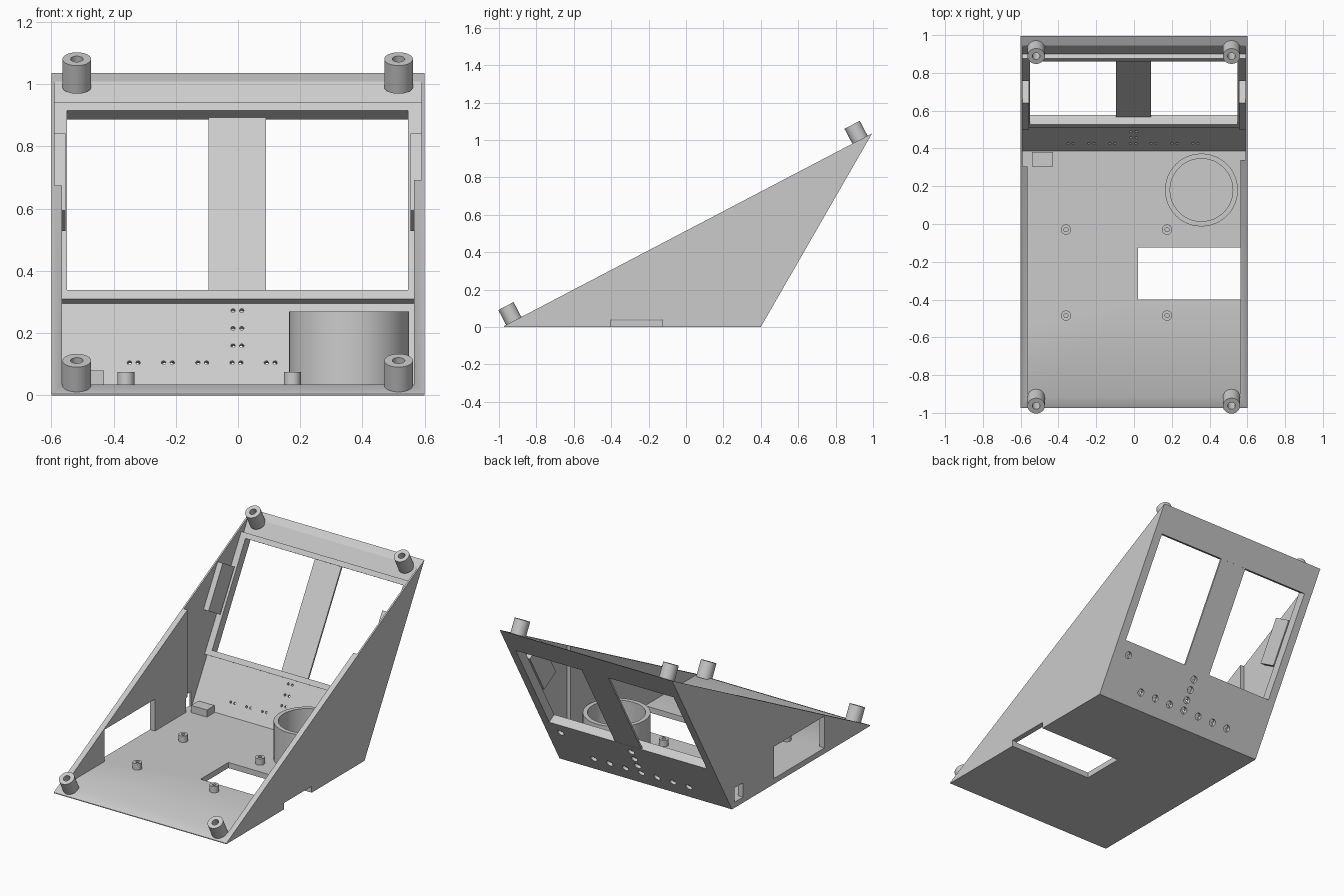
import bpy, bmesh, math
from mathutils import Matrix, Vector

cube = bpy.data.objects.get("Cube")
if cube:
    bpy.data.objects.remove(cube)

GREY = (0.6, 0.6, 0.6, 1)
mat = bpy.data.materials.new("light_grey_plastic")
mat.use_nodes = True
mat.diffuse_color = GREY
mat.node_tree.nodes["Principled BSDF"].inputs["Base Color"].default_value = GREY

# Key dimensions
HALF = 0.6          # half width
WALL = 0.565        # inner face of the thick side walls
THIN = 0.59         # inner face of the thin rear side walls
FLOOR = 0.035
FRONT, HEEL, TIP, TOP = -0.973, 0.4, 0.995, 1.035
LIP = 0.005         # height of the front edge
LEAN = math.atan2(TOP, TIP - HEEL)
SLOPE = math.atan2(TOP - LIP, TIP - FRONT)

# Leaning back panel space: x across, y up the panel, z inward from its outer face
PANEL = Matrix.Translation((0, HEEL, 0)) @ Matrix.Rotation(LEAN, 4, 'X')


def make(name, bm, matrix=Matrix()):
    bmesh.ops.recalc_face_normals(bm, faces=bm.faces)
    mesh = bpy.data.meshes.new(name)
    bm.to_mesh(mesh)
    bm.free()
    mesh.transform(matrix)
    mesh.materials.append(mat)
    obj = bpy.data.objects.new(name, mesh)
    bpy.context.collection.objects.link(obj)
    return obj


def box(name, xs, ys, zs, matrix=Matrix()):
    bm = bmesh.new()
    bmesh.ops.create_cube(bm, size=1)
    for v in bm.verts:
        v.co = [r[0] + (c + 0.5) * (r[1] - r[0]) for c, r in zip(v.co, (xs, ys, zs))]
    return make(name, bm, matrix)


def prism(name, outline, x0, x1):
    """Side outline in (y, z), extruded across x."""
    bm = bmesh.new()
    face = bm.faces.new([bm.verts.new((x0, y, z)) for y, z in outline])
    new = bmesh.ops.extrude_face_region(bm, geom=[face])["geom"]
    bmesh.ops.translate(bm, vec=(x1 - x0, 0, 0),
                        verts=[g for g in new if isinstance(g, bmesh.types.BMVert)])
    return make(name, bm)


def boss(name, r_out, r_in, height, depth, matrix):
    """Round post with a blind bore, spun from a profile."""
    bm = bmesh.new()
    profile = [(0, 0), (r_out, 0), (r_out, height), (r_in, height),
               (r_in, height - depth), (0, height - depth)]
    verts = [bm.verts.new((r, 0, z)) for r, z in profile]
    edges = [bm.edges.new(pair) for pair in zip(verts, verts[1:])]
    bmesh.ops.spin(bm, geom=verts + edges, cent=(0, 0, 0), axis=(0, 0, 1),
                   angle=math.tau, steps=48, use_duplicate=False)
    bmesh.ops.remove_doubles(bm, verts=bm.verts, dist=1e-5)
    return smooth(make(name, bm, matrix))


def drills(name, centres, radius, bottom, top):
    """Cylinders through the back panel, as one cutter."""
    bm = bmesh.new()
    for x, s in centres:
        bmesh.ops.create_cone(bm, cap_ends=True, segments=20, radius1=radius,
                              radius2=radius, depth=top - bottom,
                              matrix=Matrix.Translation((x, s, (top + bottom) / 2)))
    return make(name, bm, PANEL)


def activate(obj):
    bpy.ops.object.select_all(action='DESELECT')
    obj.select_set(True)
    bpy.context.view_layer.objects.active = obj


def smooth(obj):
    activate(obj)
    bpy.ops.object.shade_smooth_by_angle(angle=math.radians(30))
    return obj


def combine(obj, tool, operation='DIFFERENCE'):
    mod = obj.modifiers.new("cut", 'BOOLEAN')
    mod.operation, mod.object, mod.solver = operation, tool, 'EXACT'
    activate(obj)
    bpy.ops.object.modifier_apply(modifier=mod.name)
    bpy.data.objects.remove(tool)


def inner(z):
    """y of the back panel's inner face at height z."""
    return HEEL + z / math.tan(LEAN) - 0.03 / math.sin(LEAN)


# Wedge shell, hollowed out, open on its sloping top
shell = prism("wedge_shell", [(FRONT, 0), (HEEL, 0), (TIP, TOP), (FRONT, LIP)], -HALF, HALF)
roof = 1.3
back = [(inner(FLOOR), FLOOR), (inner(roof), roof)]
combine(shell, prism("cavity", [(-2, FLOOR)] + back + [(-2, roof)], -WALL, WALL))
for side, start in ((-1, 0.305), (1, 0.34)):
    combine(shell, prism("rear_pocket", [(start, FLOOR)] + back + [(start, roof)],
                         side * 0.5, side * THIN))

# Thick frame around the large opening in the back
combine(shell, box("frame", (-0.595, 0.595), (0.324, 1.054), (0.015, 0.058), PANEL), 'UNION')
combine(shell, box("opening", (-0.55, 0.547), (0.357, 1.022), (-0.1, 0.1), PANEL))

# Side window, small port, and floor hatch that notches the wall
combine(shell, box("window", (-0.7, -0.5), (-0.52, -0.017), (FLOOR, 0.235)))
combine(shell, box("port", (-0.7, -0.55), (0.29, 0.375), (FLOOR, 0.125)))
combine(shell, box("hatch", (0.02, 0.7), (-0.4, -0.125), (-0.1, 0.04)))

# Indicator recesses outside, each with a pair of small holes through the panel
spots = [(-0.335 + 0.11 * i, 0.104) for i in range(7)]
spots += [(-0.002, s) for s in (0.167, 0.231, 0.297)] + [(0.494, 0.28)]
combine(shell, drills("recesses", spots, 0.021, -0.02, 0.018))
pairs = [(x + d, s) for x, s in spots for d in (-0.014, 0.014)]
combine(shell, drills("pin_holes", pairs, 0.007, -0.02, 0.05))
smooth(shell)

# Flat strap across the opening
box("center_strap", (-0.095, 0.09), (0.35, 1.03), (0.001, 0.012), PANEL)

# Ledges on the inside of the side walls
for name, side in (("right_ledge", -1), ("left_ledge", 1)):
    box(name, sorted((side * 0.555, side * 0.595)), (0.565, 0.85), (0.075, 0.21), PANEL)

# Clip beside the port
box("port_clip", (-0.54, -0.43), (0.305, 0.38), (0.03, 0.08))

# Corner posts standing square to the slope
for y, place in ((-0.921, "front"), (0.93, "rear")):
    z = LIP + (y - FRONT) * math.tan(SLOPE)
    for x, side in ((-0.518, "right"), (0.516, "left")):
        m = (Matrix.Translation((x, y, z)) @ Matrix.Rotation(SLOPE, 4, 'X')
             @ Matrix.Translation((0, 0, -0.012)))
        boss(f"{place}_{side}_post", 0.046, 0.02, 0.102, 0.09, m)

# Board standoffs and round cup on the floor
for x in (-0.36, 0.175):
    for y in (-0.485, -0.03):
        boss("standoff", 0.027, 0.011, 0.045, 0.04, Matrix.Translation((x, y, 0.03)))
boss("round_cup", 0.193, 0.166, 0.24, 0.234, Matrix.Translation((0.357, 0.18, 0.03)))
